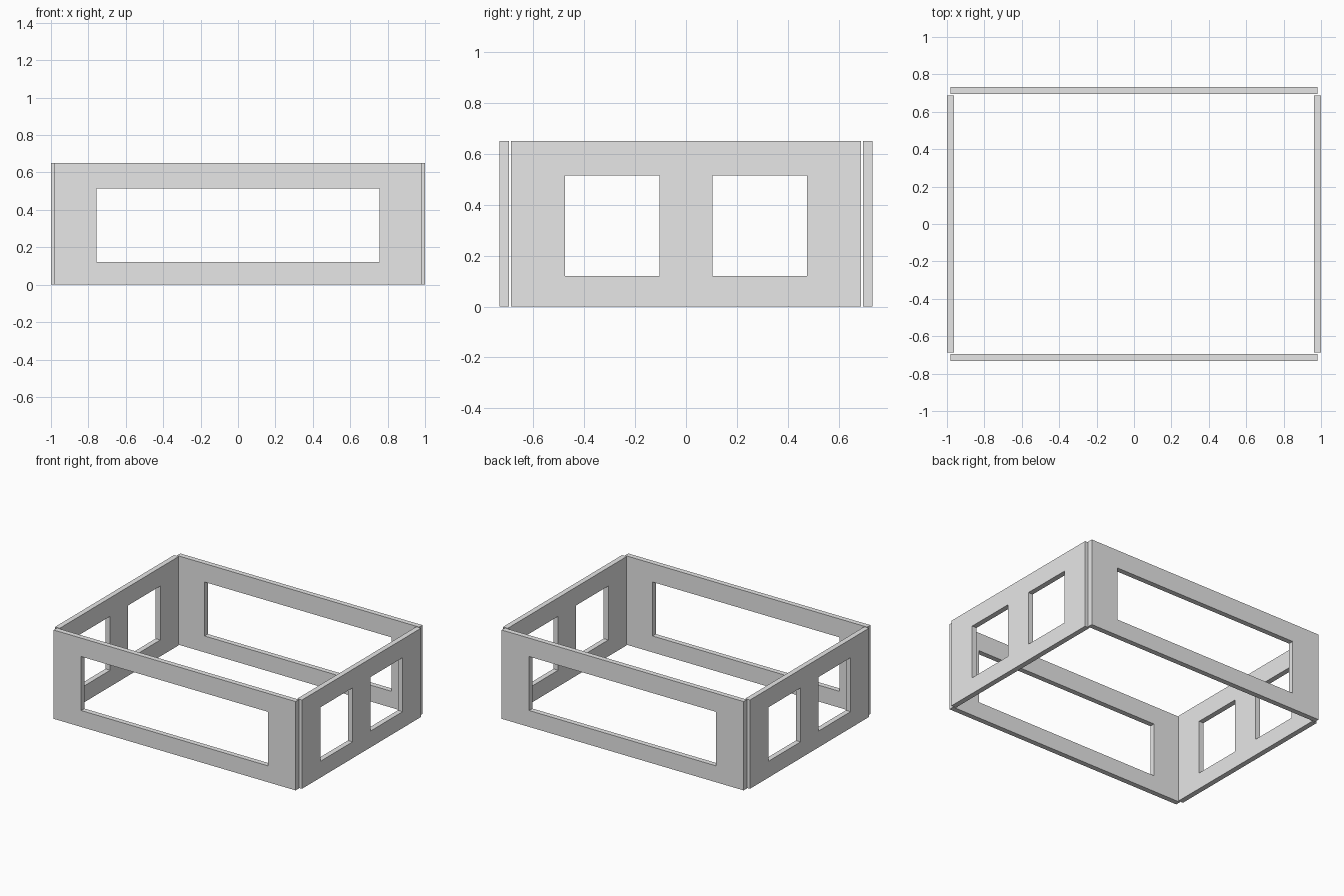
import bpy
import bmesh
from mathutils import Matrix, Vector
import math

if "Cube" in bpy.data.objects:
    bpy.data.objects.remove(bpy.data.objects["Cube"])

HEIGHT = 0.65
THICK = 0.038
SILL, HEAD = 0.12, 0.515

grey = bpy.data.materials.new("light_grey")
grey.diffuse_color = (0.8, 0.8, 0.8, 1.0)
grey.use_nodes = True
grey.node_tree.nodes["Principled BSDF"].inputs["Base Color"].default_value = grey.diffuse_color


def wall(name, half_length, openings, position, angle):
    """Upright panel with rectangular window openings, given as (left, right)."""
    us = [-half_length] + [u for pair in openings for u in pair] + [half_length]
    zs = [0.0, SILL, HEAD, HEIGHT]
    bm = bmesh.new()
    grid = [[bm.verts.new((u, 0, z)) for z in zs] for u in us]
    for i in range(len(us) - 1):
        for j in range(3):
            if j == 1 and i % 2 == 1:      # window opening
                continue
            bm.faces.new((grid[i][j], grid[i + 1][j],
                          grid[i + 1][j + 1], grid[i][j + 1]))
    bm.transform(Matrix.Translation(Vector(position)) @ Matrix.Rotation(angle, 4, 'Z'))
    mesh = bpy.data.meshes.new(name)
    bm.to_mesh(mesh)
    bm.free()
    mesh.materials.append(grey)
    obj = bpy.data.objects.new(name, mesh)
    bpy.context.collection.objects.link(obj)
    mod = obj.modifiers.new("thickness", 'SOLIDIFY')
    mod.thickness = THICK
    mod.offset = 0


# Long walls with one wide window each
wide = [(-0.757, 0.757)]
wall("front_wall", 0.98, wide, (0, -0.714, 0), 0)
wall("back_wall", 0.98, wide, (0, 0.714, 0), math.pi)

# Short end walls with two square windows each
pair = [(-0.475, -0.104), (0.104, 0.475)]
wall("right_wall", 0.688, pair, (0.981, 0, 0), math.pi / 2)
wall("left_wall", 0.688, pair, (-0.981, 0, 0), -math.pi / 2)
